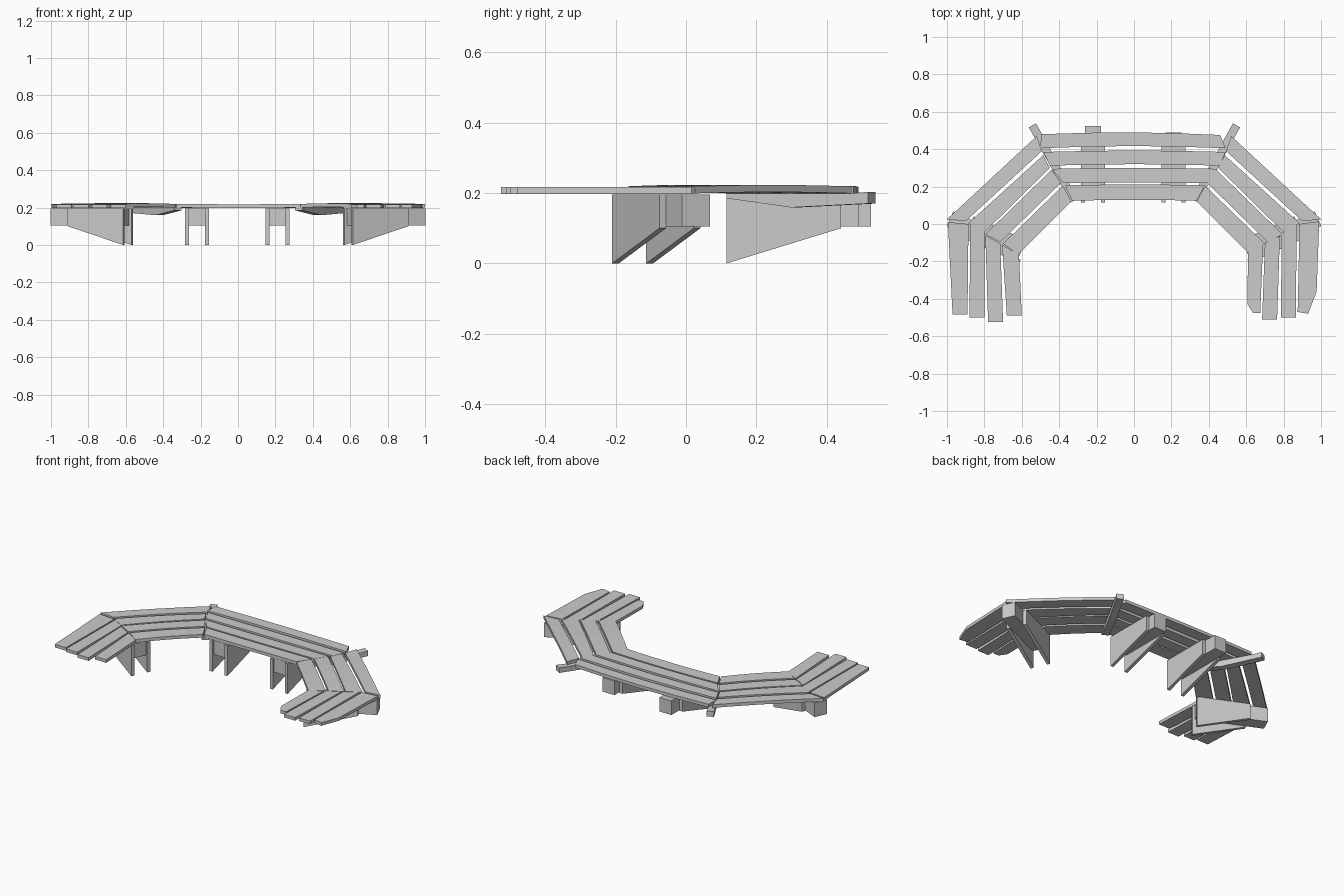
import bpy, bmesh
from math import radians, sin, pi
from mathutils import Vector, Matrix

if "Cube" in bpy.data.objects:
    bpy.data.objects.remove(bpy.data.objects["Cube"])


def finish(name, bm):
    bmesh.ops.recalc_face_normals(bm, faces=bm.faces[:])
    me = bpy.data.meshes.new(name)
    bm.to_mesh(me)
    bm.free()
    ob = bpy.data.objects.new(name, me)
    bpy.context.collection.objects.link(ob)
    return ob


def loft(bm, rings):
    """Closed solid through a list of equal-sized vertex rings."""
    vs = [[bm.verts.new(p) for p in r] for r in rings]
    n = len(vs[0])
    for a, b in zip(vs, vs[1:]):
        for i in range(n):
            bm.faces.new((a[i], a[(i + 1) % n], b[(i + 1) % n], b[i]))
    bm.faces.new(vs[0])
    bm.faces.new(vs[-1])


def plank(name, a0, b0, a1, b1, lift=0.0, bow=0.0, z=0.197, thick=0.02, chop=None):
    """Board between end edges a0-b0 and a1-b1, gently warped; chop cuts a far corner."""
    a0, b0, a1, b1 = (Vector(p) for p in (a0, b0, a1, b1))
    pairs = [(a0.lerp(a1, t), b0.lerp(b1, t), sin(pi * t)) for t in (0, .25, .5, .75, 1)]
    if chop:
        frac, width = chop
        pairs[-2] = (a0.lerp(a1, frac), b0.lerp(b1, frac), 0.3)
        pairs[-1] = (a1.lerp(b1, width), b1, 0)
    rings = []
    for a, b, s in pairs:
        lo, hi = z + lift * s, z + lift * s + thick
        y = bow * s
        rings.append([(a.x, a.y + y, lo), (b.x, b.y + y, lo),
                      (b.x, b.y + y, hi), (a.x, a.y + y, hi)])
    bm = bmesh.new()
    loft(bm, rings)
    return finish(name, bm)


def beam(name, profile, u0, u1, origin, angle):
    """Side profile (length, height) extruded across u0..u1, then placed."""
    bm = bmesh.new()
    loft(bm, [[(s, u, z) for s, z in profile] for u in (u0, u1)])
    bm.transform(Matrix.Translation((*origin, 0)) @ Matrix.Rotation(radians(angle), 4, 'Z'))
    return finish(name, bm)


def support(name, origin, angle, length):
    """Heavy bearer clamped between two tapered leg plates."""
    beam(name + "_bearer", [(.015, .105), (length, .105), (length, .196), (.015, .196)],
         -.043, .043, origin, angle)
    leg = [(0, 0), (.325, .1), (.325, .196), (0, .196)]
    for i, s in enumerate((-1, 1)):
        beam(f"{name}_leg_{i}", leg, s * .043, s * .064, origin, angle)


# back seat boards
back = [((-.497, .48), (-.5, .405), (.46, .476), (.49, .405)),
        ((-.485, .385), (-.45, .312), (.49, .385), (.458, .312)),
        ((-.44, .295), (-.377, .218), (.447, .295), (.39, .218)),
        ((-.37, .207), (-.33, .125), (.38, .207), (.335, .125))]
for i, p in enumerate(back):
    plank(f"back_board_{i}", *p, lift=-.003, bow=(.012, .008, .004, .004)[i], z=.2)

# diagonal seat boards, both sides
diag = [((-.52, .47), (-.492, .39), (-1.0, .025), (-.9, .015)),
        ((-.485, .368), (-.45, .3), (-.885, .005), (-.805, -.05)),
        ((-.44, .29), (-.39, .22), (-.795, -.055), (-.715, -.097)),
        ((-.38, .205), (-.335, .12), (-.70, -.105), (-.62, -.165))]
for side, s in (("left", 1), ("right", -1)):
    for i, p in enumerate(diag):
        plank(f"{side}_diagonal_board_{i}", *[(x * s, y) for x, y in p], lift=.004, z=.199)

# wing seat boards
left = [((-.995, .01), (-.885, 0), (-.97, -.485), (-.89, -.485)),
        ((-.875, 0), (-.80, -.045), (-.88, -.5), (-.80, -.5)),
        ((-.795, -.06), (-.715, -.105), (-.78, -.525), (-.70, -.525)),
        ((-.705, -.11), (-.615, -.165), (-.68, -.488), (-.60, -.488))]
right = [((.99, .015), (.885, 0), (.972, -.487), (.875, -.47), (.75, .42)),
         ((.79, -.05), (.87, 0), (.785, -.5), (.865, -.5), None),
         ((.70, -.10), (.78, -.065), (.685, -.51), (.765, -.51), None),
         ((.61, -.16), (.69, -.11), (.605, -.475), (.675, -.475), (.85, .45))]
for i, p in enumerate(left):
    plank(f"left_wing_board_{i}", *p)
for i, p in enumerate(right):
    plank(f"right_wing_board_{i}", *p[:4], chop=p[4])

# supports below the back and the wing joints
support("back_left_support", (-.22, .115), 90, .41)
support("back_right_support", (.211, .115), 90, .375)
support("wing_right_support", (.588, -.152), 24.5, .435)
support("wing_left_support", (-.588, -.152), 155.5, .435)

# slim battens under the back corner joints
batten = [(0, .185), (.21, .159), (.46, .17), (.46, .203), (.4, .199), (0, .199)]
beam("right_corner_batten", batten, -.022, .022, (.325, .125), 61)
beam("left_corner_batten", batten, -.022, .022, (-.32, .125), 119)
